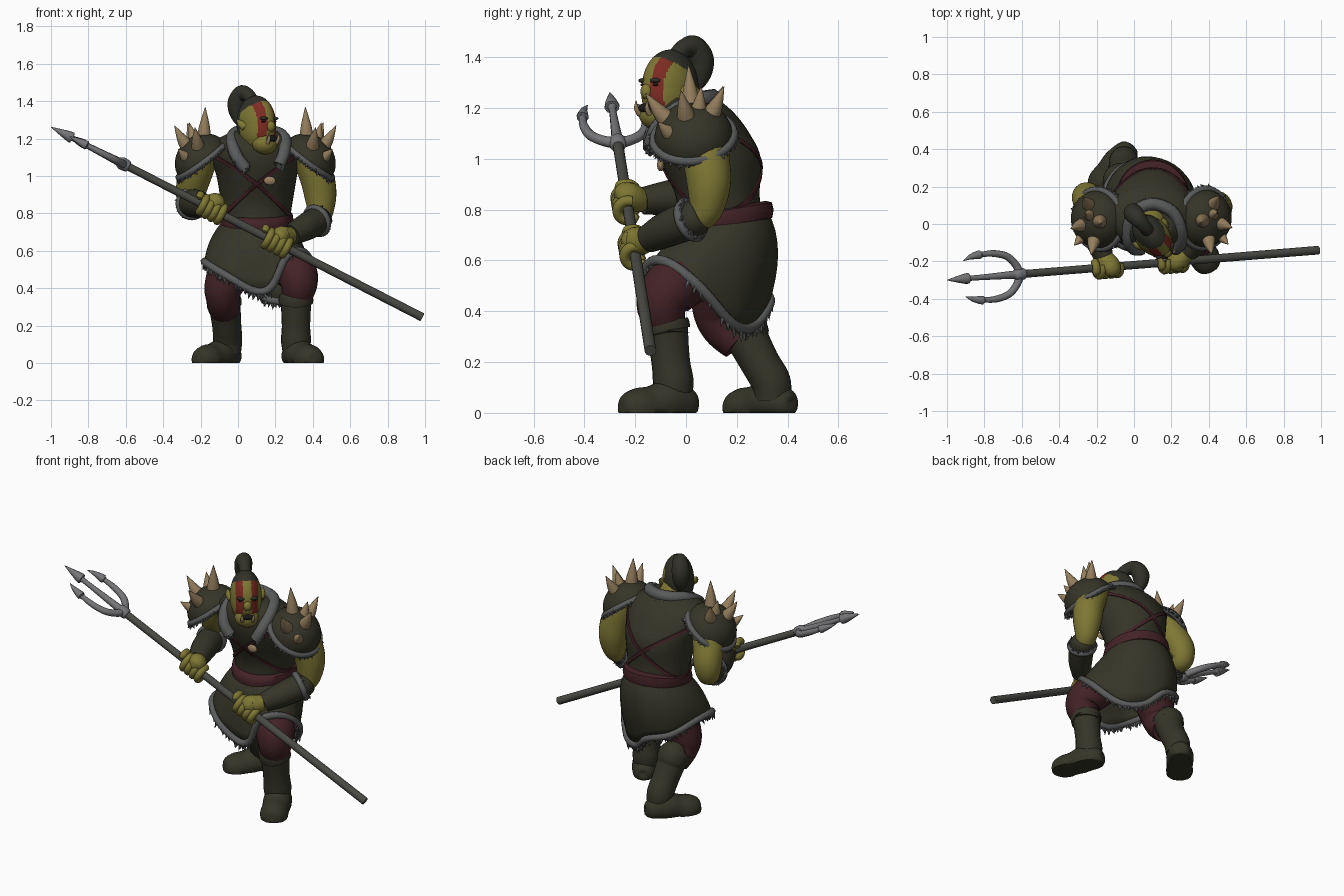
import bpy, bmesh, math, random
from mathutils import Vector as V, Matrix

if "Cube" in bpy.data.objects:
    bpy.data.objects.remove(bpy.data.objects["Cube"])

random.seed(4)
COL = dict(cloth=(.035, .035, .021), hair=(.03, .03, .021), skin=(.21, .185, .034), maroon=(.056, .016, .02),
           fur=(.1, .104, .102), steel=(.18, .18, .19), shaft=(.068, .068, .061), horn=(.3, .21, .11),
           paint=(.2, .024, .016), black=(.012, .01, .01))
MAT = {}
for k, c in COL.items():
    MAT[k] = bpy.data.materials.new(k)
    MAT[k].diffuse_color = (*c, 1)


def finish(name, bm, *mats, sharp=50):
    bmesh.ops.recalc_face_normals(bm, faces=bm.faces)
    me = bpy.data.meshes.new(name)
    bm.to_mesh(me)
    bm.free()
    for m in mats:
        me.materials.append(MAT[m])
    me.polygons.foreach_set("use_smooth", [True] * len(me.polygons))
    me.set_sharp_from_angle(angle=math.radians(sharp))
    ob = bpy.data.objects.new(name, me)
    bpy.context.collection.objects.link(ob)
    return ob


def smooth_path(pts, sub, closed=False):
    """Catmull-Rom resampling; works on points of any dimension."""
    pts = [V(p) for p in pts]
    n, out = len(pts), []
    get = (lambda i: pts[i % n]) if closed else (lambda i: pts[max(0, min(n - 1, i))])
    for i in range(n if closed else n - 1):
        a, b, c, d = (get(i + k) for k in (-1, 0, 1, 2))
        for s in range(sub):
            t = s / sub
            out.append(.5 * (2 * b + (c - a) * t + (2 * a - 5 * b + 4 * c - d) * t * t + (3 * b - a - 3 * c + d) * t ** 3))
    return out if closed else out + [pts[-1]]


def skin_rings(bm, rings, closed=False):
    vs = [[bm.verts.new(p) for p in r] for r in rings]
    n = len(vs[0])
    for k in range(len(vs) if closed else len(vs) - 1):
        a, b = vs[k], vs[(k + 1) % len(vs)]
        for i in range(n):
            bm.faces.new((a[i], a[(i + 1) % n], b[(i + 1) % n], b[i]))
    if not closed:
        bm.faces.new(vs[0])
        bm.faces.new(vs[-1])


def tube(name, pts, mat, n=14, sub=6, closed=False, minz=None, bm=None, M=None):
    """Round limb through (x, y, z, radius) points."""
    own = bm is None
    bm = bm or bmesh.new()
    path = smooth_path(pts, sub, closed)
    P = [V(p[:3]) for p in path]
    rings, m = [], len(path)
    u = None
    for i in range(m):
        t = (P[(i + 1) % m] - P[i - 1]) if closed else (P[min(i + 1, m - 1)] - P[max(i - 1, 0)])
        t.normalize()
        u = t.orthogonal() if u is None else u - t * u.dot(t)
        u.normalize()
        w = t.cross(u)
        r = max(path[i][3], .0008)
        ring = [P[i] + (u * math.cos(a) + w * math.sin(a)) * r for a in (2 * math.pi * j / n for j in range(n))]
        if M:
            ring = [M @ q for q in ring]
        if minz is not None:
            ring = [V((q.x, q.y, max(q.z, minz))) for q in ring]
        rings.append(ring)
    skin_rings(bm, rings, closed)
    return finish(name, bm, mat) if own else None


def fur(name, pts, r, aim, closed=True, sub=6, shag=2.2):
    """Shaggy trim: a tube with tufts leaning along aim(point)."""
    bm = bmesh.new()
    tube(name, [(*p, r) for p in pts], None, 8, sub, closed, bm=bm)
    for p in smooth_path(pts, sub * 2, closed):
        d = aim(p).normalized() + V([random.uniform(-.4, .4) for _ in range(3)])
        L = r * random.uniform(shag * .8, shag * 1.2)
        M = Matrix.Translation(p + d.normalized() * L / 2) @ d.to_track_quat('Z', 'Y').to_matrix().to_4x4()
        bmesh.ops.create_cone(bm, segments=5, radius1=r * .8, radius2=0, depth=L, matrix=M)
    return finish(name, bm, "fur")


def ball(name, c, s, mat, M=Matrix()):
    bm = bmesh.new()
    bmesh.ops.create_uvsphere(bm, u_segments=20, v_segments=12, radius=1,
                              matrix=M @ Matrix.Translation(c) @ Matrix.Diagonal((*s, 1)))
    return finish(name, bm, mat)


def loft(name, prof, mat, sub=5, n=40, tilt=0):
    """Stacked ellipses from (z, cx, cy, rx, ry)."""
    bm = bmesh.new()
    rings = []
    for z, cx, cy, rx, ry in (smooth_path(prof, sub) if sub > 1 else prof):
        A = [2 * math.pi * j / n for j in range(n)]
        rings.append([V((cx + rx * math.cos(a), cy + ry * math.sin(a), z + tilt * ry * math.sin(a))) for a in A])
    skin_rings(bm, rings)
    return finish(name, bm, mat)


# Torso, belt and crossed straps
BODY = [(.72, .1, .14, .17, .175), (.85, .1, .125, .19, .165), (1.0, .1, .095, .215, .2),
        (1.1, .09, .06, .24, .19), (1.18, .09, .035, .22, .155), (1.24, .09, .02, .12, .1)]
loft("leather_tunic", BODY, "cloth")
loft("belt", [(.725, .1, .14, .17, .175), (.735, .1, .14, .192, .2), (.765, .1, .14, .197, .205),
              (.795, .1, .14, .192, .198), (.805, .1, .14, .17, .175)], "maroon", 1, tilt=.17)
prof = smooth_path(BODY, 12)
for side in (-1, 1):
    bm = bmesh.new()
    rings = []
    for j in range(64):
        a = 2 * math.pi * j / 64
        ring = []
        for dz, off in ((-.014, .0), (-.012, .006), (.012, .006), (.014, .0)):
            z = .955 + side * .17 * math.cos(a) + dz
            _, cx, cy, rx, ry = min(prof, key=lambda q: abs(q[0] - z))
            ring.append(V((cx + (rx + off) * math.cos(a), cy + (ry + off) * math.sin(a), z)))
        rings.append(ring)
    skin_rings(bm, rings, True)
    finish("strap", bm, "maroon")
ball("strap_buckle", (.17, -.1, .975), (.032, .014, .024), "horn")

# Skirt with fur hem
HEM = [(.09, -.13, .385), (.18, -.14, .41), (.26, -.155, .57), (.35, -.08, .595), (.385, .05, .5), (.28, .19, .345),
       (.15, .27, .345), (.04, .33, .44), (-.09, .28, .48), (-.17, .13, .54), (-.165, -.02, .53), (-.05, -.12, .46)]
bm = bmesh.new()
hem = smooth_path(HEM, 5, True)
rings = []
for s in range(9):
    t, ring = s / 8, []
    for h in hem:
        a = math.atan2(h.y - .13, h.x - .09)
        c, sn = math.cos(a), math.sin(a)
        top = V((.1 + .175 * c, .14 + .18 * sn, .765 + .03 * sn))
        ctl = V((.095 + .27 * c, .14 + .265 * sn, .66))
        ring.append(top * (1 - t) ** 2 + ctl * 2 * t * (1 - t) + h * t * t)
    rings.append(ring)
skin_rings(bm, rings)
bmesh.ops.delete(bm, geom=[f for f in bm.faces if len(f.verts) > 4], context='FACES')
sk = finish("skirt", bm, "cloth")
sk.modifiers.new("thickness", 'SOLIDIFY').thickness = .012
fur("skirt_fur", HEM, .021, lambda p: V((0, 0, -1)))

# Legs, boots and feet
tube("left_thigh", [(.16, .13, .62, .08), (.23, .05, .56, .105), (.305, -.06, .49, .113), (.325, -.095, .42, .1),
                    (.31, -.075, .33, .075)], "maroon", 20)
tube("right_thigh", [(.03, .16, .61, .11), (-.03, .14, .52, .12), (-.075, .13, .41, .105), (-.08, .15, .34, .09),
                     (-.07, .21, .28, .08)], "maroon", 20)
tube("left_boot", [(.31, -.08, .37, .06), (.31, -.08, .365, .088), (.31, -.075, .325, .092), (.31, -.073, .315, .082),
                   (.31, -.06, .2, .076), (.31, -.05, .12, .08), (.31, -.05, .05, .07)], "cloth", 20)
tube("right_boot", [(-.075, .215, .35, .06), (-.075, .22, .345, .09), (-.073, .235, .31, .093), (-.07, .24, .295, .085),
                    (-.06, .29, .2, .078), (-.055, .335, .12, .078), (-.055, .34, .05, .07)], "cloth", 20)
for nm, heel, toe in (("left_foot", V((.305, -.025, 0)), V((.385, -.195, 0))),
                      ("right_foot", V((-.055, .365, 0)), V((-.175, .215, 0)))):
    d = (toe - heel).normalized()
    spec = [(-.072, .03, .01), (-.065, .03, .04), (-.03, .035, .066), (.05, .045, .082), (.12, .028, .078), (.18, .018, .08),
            (.225, .016, .066), (.25, .014, .04), (.258, .014, .005)]
    tube(nm, [(*(heel + d * s + V((0, 0, z))), r) for s, z, r in spec], "cloth", 24, 4, minz=0)

# Trident
END, TIP = V((.985, -.14, .245)), V((-1, -.3, 1.262))
AX = (TIP - END).normalized()
SIDE = (V((0, 1, 0)) - AX * AX.y).normalized()
fork = END + AX * ((END.x + .61) / -AX.x)
tube("trident_shaft", [(*END, .023), (*fork, .021)], "shaft", 16, 2)


def prong(name, pts):
    tube(name, [(*(fork + AX * a + SIDE * s), r) for a, s, r in pts], "steel", 10, 5)


tube("trident_socket", [(*(fork + AX * a), r) for a, r in ((-.03, .022), (-.025, .03), (0, .034), (.02, .032), (.04, .02))],
     "steel", 16, 3)
L = (TIP - fork).length
prong("middle_prong", [(0, 0, .024), (.15, 0, .018), (L - .14, 0, .015), (L - .125, 0, .03), (L - .06, 0, .017), (L, 0, .001)])
for s in (-1, 1):
    prong("side_prong", [(.0, 0, .024), (.02, s * .05, .021), (.07, s * .1, .02), (.15, s * .122, .018),
                         (.225, s * .122, .015), (.235, s * .122, .024), (.29, s * .113, .014), (.335, s * .095, .001)])

# Arms, bracers and gripping hands
FR = (V((0, -1, 0)) - AX * -AX.y).normalized()
UP = AX.cross(FR)
UP = UP if UP.z > 0 else -UP
ARMS = {"left": ([(.36, .06, 1.15, .09), (.42, .08, 1.0, .092), (.44, .09, .9, .087), (.44, .08, .81, .07), (.43, .05, .76, .055)],
                 [(.445, .06, .78, .055), (.43, .03, .765, .074), (.36, -.07, .725, .072), (.285, -.15, .685, .056)], .21),
        "right": ([(-.18, .05, 1.15, .09), (-.225, .1, 1.02, .09), (-.25, .14, .93, .083), (-.255, .14, .86, .07), (-.245, .1, .84, .055)],
                  [(-.255, .13, .855, .055), (-.25, .1, .855, .074), (-.215, -.03, .85, .074), (-.165, -.17, .835, .054)], -.14)}
for nm, (upper, fore, gx) in ARMS.items():
    tube(nm + "_upper_arm", upper, "skin", 20)
    tube(nm + "_bracer", fore, "cloth", 18)
    d = (V(fore[3][:3]) - V(fore[1][:3])).normalized()
    c, u = V(fore[1][:3]) + d * .015, d.orthogonal().normalized()
    w = d.cross(u)
    fur(nm + "_cuff_fur", [c + (u * math.cos(k * .785) + w * math.sin(k * .785)) * .073 for k in range(8)], .019,
        lambda p: -d + (p - c) * 3, sub=4, shag=1.6)
    g = END + AX * ((END.x - gx) / -AX.x)
    wr = V(fore[3][:3])
    tube(nm + "_palm", [(*wr, .045), (*(wr * .5 + (g + UP * .03) * .5), .055), (*(g + UP * .038 + FR * .005), .055),
                        (*(g + UP * .028 + FR * .032), .038), (*(g + UP * .018 + FR * .048), .005)], "skin")
    for i in range(5):
        o = g + AX * ((i - 1.5) * .036)
        angs = range(110, -151, -37) if i < 4 else range(150, 20, -30)
        arc = [o + (FR * math.cos(math.radians(a)) + UP * math.sin(math.radians(a))) * .043 for a in angs]
        tube(nm + ("_finger" if i < 4 else "_thumb"), [(*p, .021 if k < len(arc) - 1 else .01) for k, p in enumerate(arc)],
             "skin", 10, 4)

# Spiked shoulder guards
OFF = [(-.015, -.02, .285), (.08, .12, .2), (.15, -.05, .185), (.04, -.19, .175), (.13, -.14, .06), (.07, .03, .2)]
for nm, s, c in (("left", 1, V((.375, .03, 1.085))), ("right", -1, V((-.19, .025, 1.085)))):
    w = V((s * .6, -.1, .8)).normalized()
    v = (V((0, 1, 0)) - w * w.y).normalized()
    u = v.cross(w)
    A = [2 * math.pi * k / 28 for k in range(28)]
    bm = bmesh.new()
    skin_rings(bm, [[c + (u * math.cos(a) + v * math.sin(a)) * .155 * math.sin(t) + w * .135 * math.cos(t) for a in A]
                    for t in (.02 + 1.6 * k / 9 for k in range(10))])
    finish(nm + "_shoulder_guard", bm, "cloth")
    fur(nm + "_shoulder_fur", [c + (u * math.cos(a) + v * math.sin(a)) * .158 for a in A[::2]], .018,
        lambda p: (p - c) - w * .15, sub=3, shag=1.8)
    for o in OFF:
        o = V((o[0] * s, o[1], o[2]))
        tube(nm + "_spike", [(*(c + o * .42 - V((0, 0, .03))), .044), (*(c + o * .72 - V((0, 0, .022))), .029), (*(c + o), .001)],
             "horn", 12)

# Fur collar and neck
COLLAR = [(.04, -.135, 1.04), (-.005, -.13, 1.1), (-.03, -.08, 1.17), (-.02, .02, 1.225), (.04, .09, 1.24), (.12, .105, 1.24),
          (.21, .06, 1.23), (.25, -.03, 1.195), (.245, -.11, 1.12), (.22, -.135, 1.06)]
fur("collar_fur", COLLAR, .034, lambda p: (p - V((.1, 0, 1.2))) * .5 + V((0, 0, -.08)), False, 5, shag=1.3)
tube("neck", [(.09, .04, 1.12, .1), (.09, .0, 1.2, .09), (.09, -.04, 1.27, .075)], "skin")

# Head: hair and war paint picked by position on the face
H = Matrix.Translation((.097, -.062, 1.28)) @ Matrix.Rotation(math.radians(40), 4, 'Z')
bm = bmesh.new()
bmesh.ops.create_uvsphere(bm, u_segments=80, v_segments=60, radius=1)
for q in bm.verts:
    x, y, z = q.co
    q.co = V((x * (.09 + .008 * max(0, -z)), y * .125 - .02 * max(0, -z), z * .15))
for f in bm.faces:
    x, y, z = f.calc_center_median()
    if z > .08 - .6 * y or y > .035:
        f.material_index = 1
    elif .024 < abs(x) < .064 and y < -.03 and z > -.075:
        f.material_index = 2
bm.transform(H)
finish("head", bm, "skin", "hair", "paint")
ball("jaw", (0, -.072, -.105), (.07, .068, .06), "skin", H)
ball("nose", (0, -.122, -.015), (.025, .024, .03), "skin", H)
ball("mouth", (0, -.132, -.08), (.036, .014, .018), "black", H)
for s in (-1, 1):
    ball("brow", (s * .034, -.108, .028), (.028, .015, .01), "hair", H)
    ball("eye", (s * .037, -.108, .012), (.014, .009, .006), "black", H)
    tube("tusk", [(s * .03, -.132, -.105, .011), (s * .033, -.147, -.08, .009), (s * .034, -.146, -.05, .001)], "horn", 8, M=H)
    tube("ear", [(s * .08, -.005, -.02, .024), (s * .095, .015, 0, .02), (s * .105, .04, .025, .001)], "skin", 10, M=H)
tube("topknot", [(0, .03, .12, .035), (0, .07, .155, .036), (0, .12, .16, .046), (0, .155, .115, .052), (0, .158, .06, .044),
                 (0, .148, .01, .022), (0, .14, -.01, .002)], "hair", 16, M=H)

for m in bpy.data.materials:
    if m.users and not m.is_grease_pencil:
        m.use_nodes = True
        m.node_tree.nodes["Principled BSDF"].inputs["Base Color"].default_value = m.diffuse_color
